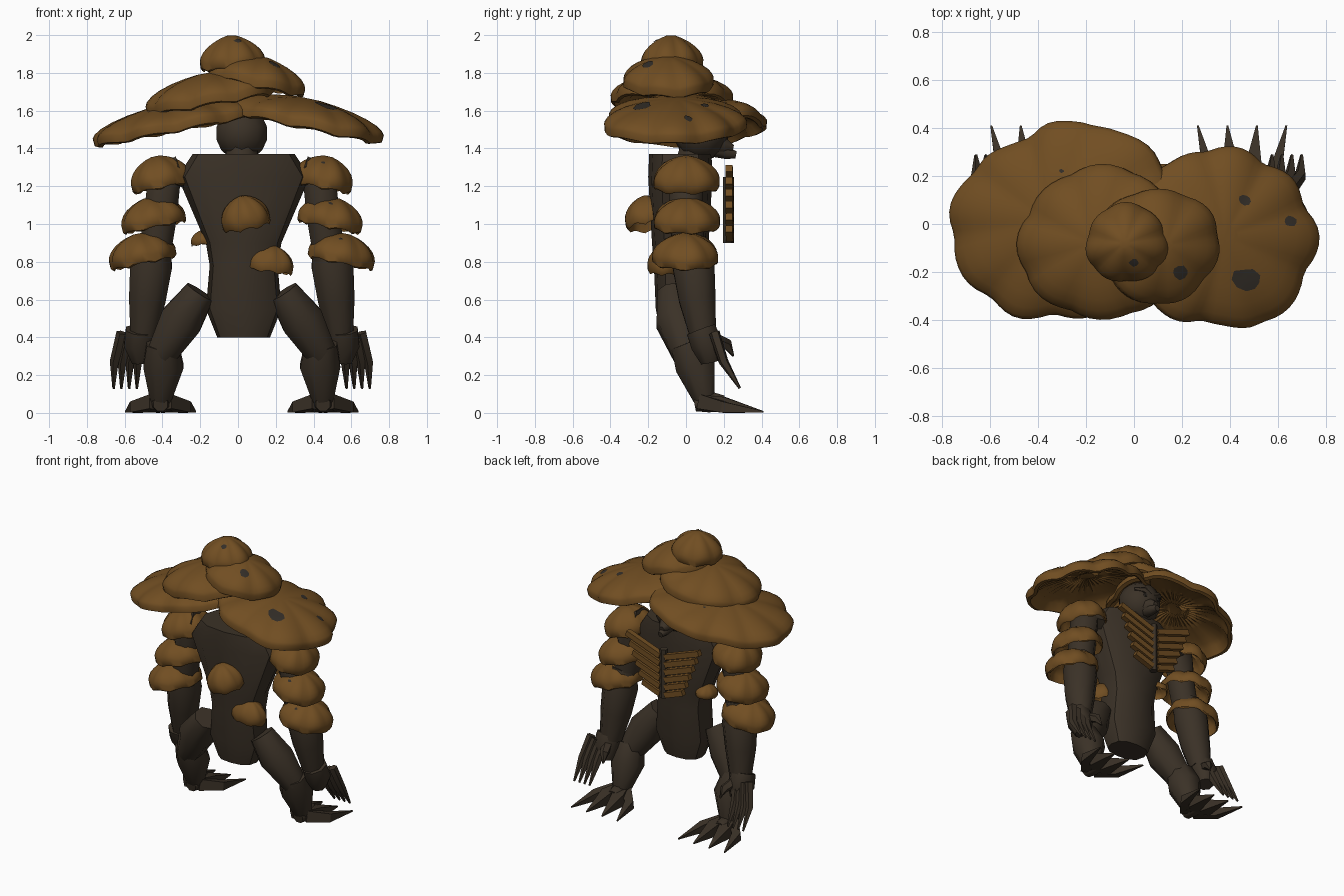
import bpy, bmesh, math, random
from mathutils import Vector, Matrix
from mathutils.bvhtree import BVHTree

random.seed(4)
if "Cube" in bpy.data.objects:
    bpy.data.objects.remove(bpy.data.objects["Cube"])


def material(name, rgb):
    m = bpy.data.materials.new(name)
    m.use_nodes = True
    m.diffuse_color = (*rgb, 1)
    bsdf = m.node_tree.nodes["Principled BSDF"]
    bsdf.inputs["Base Color"].default_value = (*rgb, 1)
    bsdf.inputs["Roughness"].default_value = 0.9
    return m


BROWN = material("mushroom brown", (0.165, 0.076, 0.016))
BARK = material("dark bark", (0.043, 0.031, 0.02))
SPOT = material("charcoal spot", (0.033, 0.027, 0.021))
MID = 0.02  # body axis sits slightly off centre


def finish(name, bm, mat, angle=35):
    bmesh.ops.recalc_face_normals(bm, faces=bm.faces)
    me = bpy.data.meshes.new(name)
    bm.to_mesh(me)
    bm.free()
    ob = bpy.data.objects.new(name, me)
    bpy.context.collection.objects.link(ob)
    me.materials.append(mat)
    bpy.ops.object.select_all(action="DESELECT")
    ob.select_set(True)
    bpy.context.view_layer.objects.active = ob
    bpy.ops.object.shade_smooth_by_angle(angle=math.radians(angle))
    return ob


def bridge(bm, a, b):
    n = len(a)
    for i in range(n):
        bm.faces.new((a[i], a[(i + 1) % n], b[(i + 1) % n], b[i]))


def tube(name, pts, radii, sides=8, mat=BARK, angle=48):
    """Loft round sections of given radii along a path."""
    bm = bmesh.new()
    pts = [Vector(p) for p in pts]
    rings = []
    for i, (p, r) in enumerate(zip(pts, radii)):
        t = (pts[min(i + 1, len(pts) - 1)] - pts[max(i - 1, 0)]).normalized()
        ref = Vector((1, 0, 0)) if abs(t.y) > 0.7 else Vector((0, 1, 0))
        u = t.cross(ref).normalized()
        v = t.cross(u)
        angs = [math.tau * (k + 0.5) / sides for k in range(sides)]
        rings.append([bm.verts.new(p + (u * math.cos(a) + v * math.sin(a)) * r) for a in angs])
    for a, b in zip(rings, rings[1:]):
        bridge(bm, a, b)
    bm.faces.new(rings[0])
    bm.faces.new(rings[-1])
    return finish(name, bm, mat, angle)


def cap(name, centre, rx, ry, h, tilt=0, lean=0, lobes=7, segs=48, outline=None, cone=0.15):
    """Wavy domed cap with a rounded rim and a hollow, gilled underside."""
    bm = bmesh.new()
    wave = 0.025 if outline else 0.045
    ph, ph2 = random.uniform(0, 6), random.uniform(0, 6)
    rot = Matrix.Rotation(math.radians(tilt), 3, "Y") @ Matrix.Rotation(math.radians(lean), 3, "X")
    thick = min(0.3 * h, 0.035)

    def radius(a):
        if not outline:
            return 1 + wave * 0.6 * math.cos(3 * a + ph2)
        t = a / math.tau * len(outline)
        i, f = int(t), 0.5 - 0.5 * math.cos(math.pi * (t % 1))
        return outline[i % len(outline)] * (1 - f) + outline[(i + 1) % len(outline)] * f

    def height(a):
        return (1 - cone) * math.cos(a) + cone * (1 - math.sin(a))

    def ring(rho, z, gill=0):
        out = []
        for k in range(segs):
            a = math.tau * k / segs
            w = abs(math.cos(lobes * a / 2 + ph * lobes)) - 0.6
            f = rho * (radius(a) + rho * wave * w)
            zz = z + h * 0.15 * w * rho * rho + gill * (k % 2)
            p = Vector((rx * f * math.cos(a), ry * f * math.sin(a), zz))
            out.append(bm.verts.new(rot @ p + Vector(centre)))
        return out

    tops = [math.radians(d) for d in (8, 20, 34, 48, 62, 75, 85)]
    rings = [ring(math.sin(a), h * height(a)) for a in tops]
    rings.append(ring(0.99, -thick * 0.8))
    rings.append(ring(0.94, -thick))
    rings += [ring(math.sin(a) * 0.88, (h - thick) * height(a) - thick * 0.3, thick * 0.25)
              for a in reversed(tops[:-1])]
    for a, b in zip(rings, rings[1:]):
        bridge(bm, a, b)
    bm.faces.new(rings[0])
    bm.faces.new(rings[-1])
    return finish(name, bm, BROWN, 50)


def spot(name, host, x, y, z, r, direction=(0, 0, -1)):
    """Thin ragged patch projected onto a cap."""
    tree = BVHTree.FromPolygons([v.co for v in host.data.vertices],
                                [p.vertices for p in host.data.polygons])
    d = Vector(direction).normalized()
    u = d.cross(Vector((0.3, 1, 0.2))).normalized()
    v = d.cross(u)
    bm = bmesh.new()

    def hit(off):
        loc, nor, _, _ = tree.ray_cast(Vector((x, y, z)) + off - d, d)
        return bm.verts.new(loc + nor * 0.004) if loc else None

    rings = []
    for f in (0.5, 1):
        rings.append([hit((u * math.cos(a) + v * math.sin(a) * 0.8) * r * f * random.uniform(0.8, 1.15))
                      for a in [math.tau * k / 9 for k in range(9)]])
    if all(rings[0]) and all(rings[1]):
        bridge(bm, *rings)
        bm.faces.new(rings[0])
        finish(name, bm, SPOT)
    else:
        bm.free()


# Layered hat; the two broad caps have irregular outlines
LEFT_RIM = [0.42, 0.39, 0.37, 0.37, 0.36, 0.42, 0.42, 0.4, 0.39, 0.365, 0.42, 0.41]
RIGHT_RIM = [0.46, 0.51, 0.45, 0.41, 0.37, 0.42, 0.455, 0.45, 0.43, 0.4, 0.42, 0.44]
hat_left = cap("hat_cap_low_left", (0.35, -0.05, 1.54), 1, 1, 0.13, 12, lobes=9, segs=72, outline=LEFT_RIM)
hat_right = cap("hat_cap_low_right", (-0.32, 0.01, 1.525), 1, 1, 0.125, -11, lobes=9, segs=72, outline=RIGHT_RIM)
cap("hat_cap_middle", (-0.14, -0.08, 1.665), 0.34, 0.32, 0.14, -10, lobes=8)
hat_upper = cap("hat_cap_upper", (0.1, -0.09, 1.76), 0.26, 0.24, 0.135, 13, cone=0.25)
hat_top = cap("hat_cap_top", (-0.03, -0.08, 1.855), 0.17, 0.165, 0.15, -3, cone=0.3)
spot("hat_spot_big", hat_left, 0.47, -0.23, 1.6, 0.06)
spot("hat_spot_front", hat_left, 0.46, 0.1, 1.6, 0.027)
spot("hat_spot_edge", hat_left, 0.65, 0.01, 1.6, 0.028)
spot("hat_spot_tiny", hat_right, -0.3, 0.22, 1.6, 0.01)
spot("hat_spot_upper", hat_upper, 0.19, -0.2, 1.8, 0.036)
spot("hat_spot_top", hat_top, 0, -0.16, 1.9, 0.02)

# Torso: flat-topped, broad shoulders and narrow waist
bm = bmesh.new()
sections = [(0.4, 0.14, 0.1), (0.55, 0.2, 0.13), (0.78, 0.18, 0.14),
            (0.9, 0.2, 0.15), (1.25, 0.35, 0.17), (1.37, 0.27, 0.165)]
rings = []
for z, rx, ry in sections:
    ring = []
    for k in range(12):
        c, s = math.cos(math.tau * k / 12), math.sin(math.tau * k / 12)
        ring.append(bm.verts.new((MID + 0.01 + rx * math.copysign(abs(c) ** 0.8, c),
                                  -0.03 + ry * math.copysign(abs(s) ** 0.8, s), z)))
    rings.append(ring)
for a, b in zip(rings, rings[1:]):
    bridge(bm, a, b)
bm.faces.new(rings[0])
bm.faces.new(rings[-1])
finish("torso", bm, BARK, 30)

# Head and face
bm = bmesh.new()
bmesh.ops.create_uvsphere(bm, u_segments=10, v_segments=7, radius=0.145,
                          matrix=Matrix.Translation((MID, 0.08, 1.48)))
finish("head", bm, BARK, 40)
tube("neck", [(MID, 0.03, 1.3), (MID, 0.06, 1.45)], [0.1, 0.08])
tube("muzzle", [(MID, 0.14, 1.43), (MID, 0.2, 1.41), (MID, 0.25, 1.4)], [0.075, 0.05, 0.02])
tube("jaw", [(MID, 0.15, 1.4), (MID, 0.22, 1.375), (MID, 0.265, 1.365)], [0.05, 0.035, 0.02])
for s, side in ((1, "left"), (-1, "right")):
    tube("brow_" + side, [(MID + s * 0.01, 0.2, 1.49), (MID + s * 0.06, 0.2, 1.51),
                          (MID + s * 0.11, 0.16, 1.52)], [0.02, 0.024, 0.012], 6)
    tube("eye_" + side, [(MID + s * 0.05, 0.19, 1.475), (MID + s * 0.05, 0.21, 1.475)],
         [0.022, 0.012], 6, SPOT)

# Sternum between the ribs
tube("sternum", [(MID, 0.225, 0.9), (MID, 0.225, 1.25)], [0.028, 0.028], 6)

for s, side in ((1, "left"), (-1, "right")):
    def P(x, y, z):
        return (MID + s * x, y, z)

    for i in range(6):
        z = 0.925 + 0.055 * i
        tube(f"rib_{side}_{i}", [P(0.02, 0.232, z), P(0.16 + 0.026 * i, 0.228, z + 0.05 + 0.009 * i)],
             [0.027, 0.027], 4, BROWN, 30)

    # Arm
    tube("upper_arm_" + side, [P(0.32, 0, 1.27), P(0.41, 0, 1.24), P(0.43, 0, 1.05), P(0.47, 0.02, 0.78)],
         [0.1, 0.1, 0.095, 0.09])
    tube("forearm_" + side, [P(0.46, 0.02, 0.92), P(0.48, 0.04, 0.78), P(0.5, 0.06, 0.6), P(0.52, 0.09, 0.41)],
         [0.09, 0.12, 0.105, 0.075])
    tube("hand_" + side, [P(0.535, 0.08, 0.44), P(0.54, 0.11, 0.36), P(0.53, 0.13, 0.27)],
         [0.085, 0.09, 0.055])
    for i in range(4):
        tube(f"finger_{side}_{i}", [P(0.535 + 0.033 * i, 0.15, 0.38 + 0.015 * i),
                                    P(0.55 + 0.041 * i, 0.2, 0.27), P(0.555 + 0.041 * i, 0.285, 0.13)],
             [0.03, 0.026, 0.007], 5)
    tube("thumb_" + side, [P(0.52, 0.12, 0.4), P(0.48, 0.22, 0.36), P(0.47, 0.25, 0.3)],
         [0.04, 0.03, 0.006], 5)

    # Leg
    tube("thigh_" + side, [P(0.22, -0.07, 0.64), P(0.32, -0.045, 0.49), P(0.425, 0.01, 0.31)],
         [0.088, 0.122, 0.085])
    tube("shin_" + side, [P(0.42, 0, 0.37), P(0.415, 0.05, 0.25), P(0.43, 0.1, 0.06)],
         [0.09, 0.115, 0.058])
    tube("heel_" + side, [P(0.43, 0.045, 0.045), P(0.43, 0.12, 0.06), P(0.43, 0.2, 0.05)],
         [0.04, 0.062, 0.045])
    for i in range(4):
        k = i - 1.5
        r = 0.068 - 0.018 * abs(k)
        tube(f"toe_{side}_{i}", [P(0.43 + 0.02 * k, 0.09, 0.055), P(0.43 + 0.09 * k, 0.2, r * 0.72),
                                 P(0.43 + 0.123 * k, 0.41, 0.006)], [0.055, r, 0.005], 4, BARK, 30)

    # Stacked arm caps
    for i, (x, z, r, h) in enumerate([(0.43, 1.225, 0.16, 0.14), (0.47, 1.015, 0.172, 0.13),
                                      (0.525, 0.825, 0.178, 0.13)]):
        c = cap(f"arm_cap_{side}_{i}", P(x, 0, z), r, 0.175, h, tilt=s * 12, segs=36)
        if s > 0:
            spot(f"arm_spot_{i}", c, MID + x, -0.1, z + 0.08, 0.012, (0, 0.6, -0.8))

# Caps growing from the torso
cap("back_cap_upper", (0.045, -0.2, 1.02), 0.128, 0.12, 0.135, -12, 8, segs=32)
cap("back_cap_lower", (0.17, -0.11, 0.78), 0.122, 0.095, 0.11, 8, segs=32)
cap("side_cap", (-0.18, 0.02, 0.91), 0.07, 0.08, 0.06, -8, segs=24)
